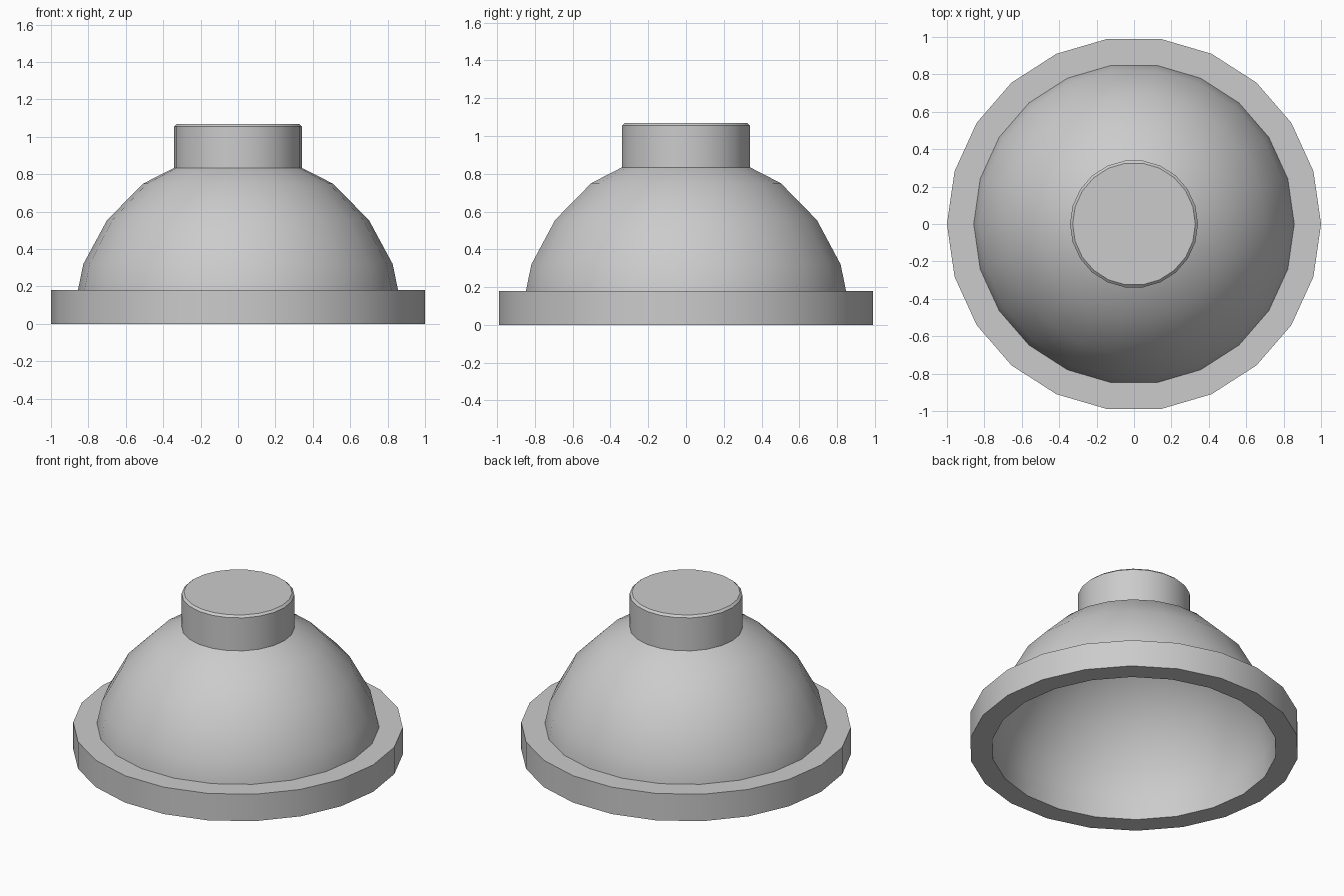
import bpy, bmesh, math

if "Cube" in bpy.data.objects:
    bpy.data.objects.remove(bpy.data.objects["Cube"])

SIDES = 22


def lathe(name, profile, closed=False):
    """Spin an (r, z) profile, listed bottom-to-top on the outside, around z."""
    bm = bmesh.new()
    rings = []
    for r, z in profile:
        if r == 0:
            rings.append([bm.verts.new((0, 0, z))] * SIDES)
        else:
            rings.append([bm.verts.new((r * math.cos(math.tau * i / SIDES),
                                        r * math.sin(math.tau * i / SIDES), z))
                          for i in range(SIDES)])
    pairs = list(zip(rings, rings[1:]))
    if closed:
        pairs.append((rings[-1], rings[0]))
    for a, b in pairs:
        for i in range(SIDES):
            j = (i + 1) % SIDES
            corners = [a[i], a[j], b[j], b[i]]
            bm.faces.new(list(dict.fromkeys(corners)))
    mesh = bpy.data.meshes.new(name)
    bm.to_mesh(mesh)
    bm.free()
    obj = bpy.data.objects.new(name, mesh)
    bpy.context.collection.objects.link(obj)
    bpy.ops.object.select_all(action='DESELECT')
    obj.select_set(True)
    bpy.context.view_layer.objects.active = obj
    bpy.ops.object.shade_smooth_by_angle(angle=math.radians(30))
    return obj


# Flat ring around the base
lathe("base_rim", [(0.865, 0), (1, 0), (1, 0.18), (0.857, 0.18)])

# Thin hollow dome, open underneath
lathe("dome_shell", [(0.865, 0), (0.862, 0.15), (0.827, 0.32), (0.70, 0.555),
                     (0.507, 0.75), (0.26, 0.876), (0, 0.92)])

# Cylindrical knob with a small chamfer on top
lathe("top_knob", [(0.342, 0.833), (0.342, 1.055), (0.328, 1.068), (0, 1.068)])
